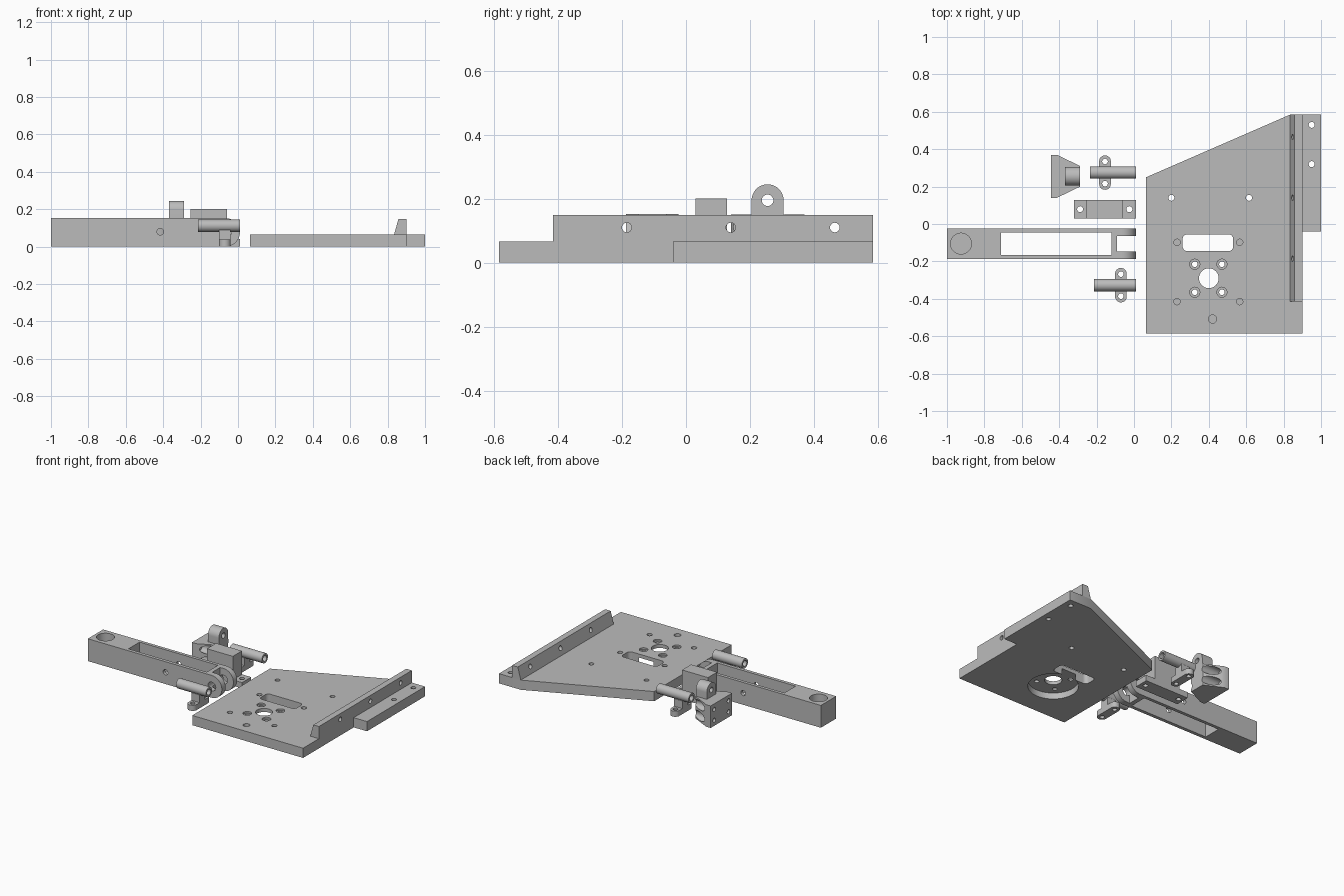
import bpy, bmesh, math

if "Cube" in bpy.data.objects:
    bpy.data.objects.remove(bpy.data.objects["Cube"])

gray = bpy.data.materials.new("machined gray")
gray.diffuse_color = (0.5, 0.5, 0.5, 1)
gray.use_nodes = True
gray.node_tree.nodes["Principled BSDF"].inputs["Base Color"].default_value = gray.diffuse_color


def place(axis, u, v, w):
    return {"z": (u, v, w), "y": (u, w, v), "x": (w, u, v)}[axis]


def prism(name, pts, axis, lo, hi):
    """Extrude a 2D profile along an axis from lo to hi."""
    bm = bmesh.new()
    a = [bm.verts.new(place(axis, u, v, lo)) for u, v in pts]
    b = [bm.verts.new(place(axis, u, v, hi)) for u, v in pts]
    n = len(pts)
    bm.faces.new(a)
    bm.faces.new(b[::-1])
    for i in range(n):
        bm.faces.new((a[i], b[i], b[(i + 1) % n], a[(i + 1) % n]))
    bmesh.ops.recalc_face_normals(bm, faces=bm.faces)
    me = bpy.data.meshes.new(name)
    bm.to_mesh(me)
    bm.free()
    me.materials.append(gray)
    ob = bpy.data.objects.new(name, me)
    bpy.context.collection.objects.link(ob)
    return ob


def arc(cx, cy, r, a0, a1, n):
    return [(cx + r * math.cos(math.radians(a0 + (a1 - a0) * i / n)),
             cy + r * math.sin(math.radians(a0 + (a1 - a0) * i / n))) for i in range(n + 1)]


def circle(cx, cy, r, n=32):
    return arc(cx, cy, r, 0, 360, n)[:-1]


def rect(x0, x1, y0, y1):
    return [(x0, y0), (x1, y0), (x1, y1), (x0, y1)]


def rounded(x0, x1, y0, y1, r):
    return (arc(x1 - r, y1 - r, r, 0, 90, 8) + arc(x0 + r, y1 - r, r, 90, 180, 8)
            + arc(x0 + r, y0 + r, r, 180, 270, 8) + arc(x1 - r, y0 + r, r, 270, 360, 8))


def boolean(ob, pts, axis, lo, hi, op="DIFFERENCE"):
    """Cut (or add) an extruded profile and apply it."""
    tool = prism("cutter", pts, axis, lo, hi)
    tool.hide_render = True
    m = ob.modifiers.new("bool", "BOOLEAN")
    m.operation, m.solver, m.object = op, "EXACT", tool
    bpy.context.view_layer.objects.active = ob
    bpy.ops.object.modifier_apply(modifier=m.name)
    bpy.data.objects.remove(tool)


# Base plate
plate = prism("base_plate", [(0.065, -0.585), (0.9, -0.585), (0.9, -0.04), (1, -0.04),
                             (1, 0.585), (0.835, 0.585), (0.065, 0.25)], "z", 0, 0.066)
boolean(plate, circle(0.4, -0.29, 0.155, 48), "z", -0.1, 0.042)   # underside pocket
boolean(plate, circle(0.4, -0.29, 0.053), "z", -0.1, 0.1)         # centre bore
boolean(plate, rounded(0.26, 0.53, -0.145, -0.055, 0.025), "z", -0.1, 0.1)
for x in (0.325, 0.47):                                           # counterbored screws
    for y in (-0.215, -0.365):
        boolean(plate, circle(x, y, 0.027), "z", 0.055, 0.1)
        boolean(plate, circle(x, y, 0.015), "z", -0.1, 0.1)
for x, y in ((0.2, 0.14), (0.615, 0.14), (0.95, 0.53), (0.95, 0.32)):
    boolean(plate, circle(x, y, 0.016), "z", -0.1, 0.1)
for x, y, r in ((0.23, -0.098, 0.017), (0.565, -0.098, 0.017), (0.23, -0.415, 0.017),
                (0.565, -0.415, 0.017), (0.42, -0.508, 0.022)):   # blind holes
    boolean(plate, circle(x, y, r), "z", 0.03, 0.1)

# Side rail with sloped inner face
rail = prism("side_rail", [(0.835, 0.066), (0.9, 0.066), (0.9, 0.149), (0.858, 0.149)],
             "y", -0.415, 0.585)
for y in (-0.185, 0.14, 0.465):
    boolean(rail, circle(y, 0.11, 0.015), "x", 0.7, 1)

# Long arm with rounded fork end
arm = prism("arm", [(-1, 0), (-0.066, 0)] + arc(-0.066, 0.076, 0.076, -90, 90, 24)[1:]
            + [(-1, 0.152)], "y", -0.188, -0.023)
boolean(arm, rect(-0.71, -0.12, -0.165, -0.045), "z", -0.1, 0.3)
boolean(arm, rect(-0.09, 0.1, -0.148, -0.063), "z", -0.1, 0.3)
boolean(arm, circle(-0.066, 0.076, 0.03), "y", -0.3, 0.1)
boolean(arm, circle(-0.415, 0.08, 0.018), "y", -0.3, 0.1)
boolean(arm, circle(-0.925, -0.105, 0.056), "z", 0.09, 0.3)

# Rod holders: hollow rod, stem and two-hole foot
for label, x0, cx, cy in (("rear", -0.235, -0.155, 0.275), ("front", -0.215, -0.07, -0.327)):
    rod = prism(label + "_rod", circle(cy, 0.112, 0.033), "x", x0, 0.01)
    boolean(rod, circle(cy, 0.112, 0.02), "x", -1, 1)
    prism(label + "_stem", rect(cx - 0.031, cx + 0.031, cy - 0.03, cy + 0.03), "z", 0.03, 0.09)
    foot = prism(label + "_foot", rounded(cx - 0.031, cx + 0.031, cy - 0.092, cy + 0.092, 0.0309),
                 "z", 0, 0.038)
    for s in (-1, 1):
        boolean(foot, circle(cx, cy + s * 0.059, 0.015), "z", -0.1, 0.1)

# Clamp block with end tabs
block = prism("clamp_block", [(-0.32, 0), (0.01, 0), (0.01, 0.04), (-0.06, 0.04), (-0.06, 0.2),
                              (-0.255, 0.2), (-0.255, 0.04), (-0.32, 0.04)], "y", 0.03, 0.128)
for x in (-0.288, -0.025):
    boolean(block, circle(x, 0.079, 0.016), "z", -0.1, 0.1)

# Tapered bracket with spot-faced screw holes
bracket = prism("tapered_bracket", [(-0.445, 0.14), (-0.412, 0.14), (-0.288, 0.2), (-0.288, 0.31),
                                    (-0.412, 0.37), (-0.445, 0.37)], "z", 0, 0.15)
for y in (0.178, 0.332):
    for z in (0.038, 0.112):
        boolean(bracket, circle(y, z, 0.029), "x", -0.415, 0)
        boolean(bracket, circle(y, z, 0.014), "x", -0.6, 0)

# Rounded eye lug on the bracket
lug = prism("eye_lug", [(0.205, 0.15), (0.305, 0.15)] + arc(0.255, 0.195, 0.05, 0, 180, 24),
            "x", -0.37, -0.288)
boolean(lug, circle(0.255, 0.195, 0.018), "x", -0.6, 0)

# Smooth round walls, keep edges sharp
for ob in bpy.context.collection.objects:
    bpy.ops.object.select_all(action="DESELECT")
    ob.select_set(True)
    bpy.context.view_layer.objects.active = ob
    bpy.ops.object.shade_smooth_by_angle(angle=math.radians(30))
